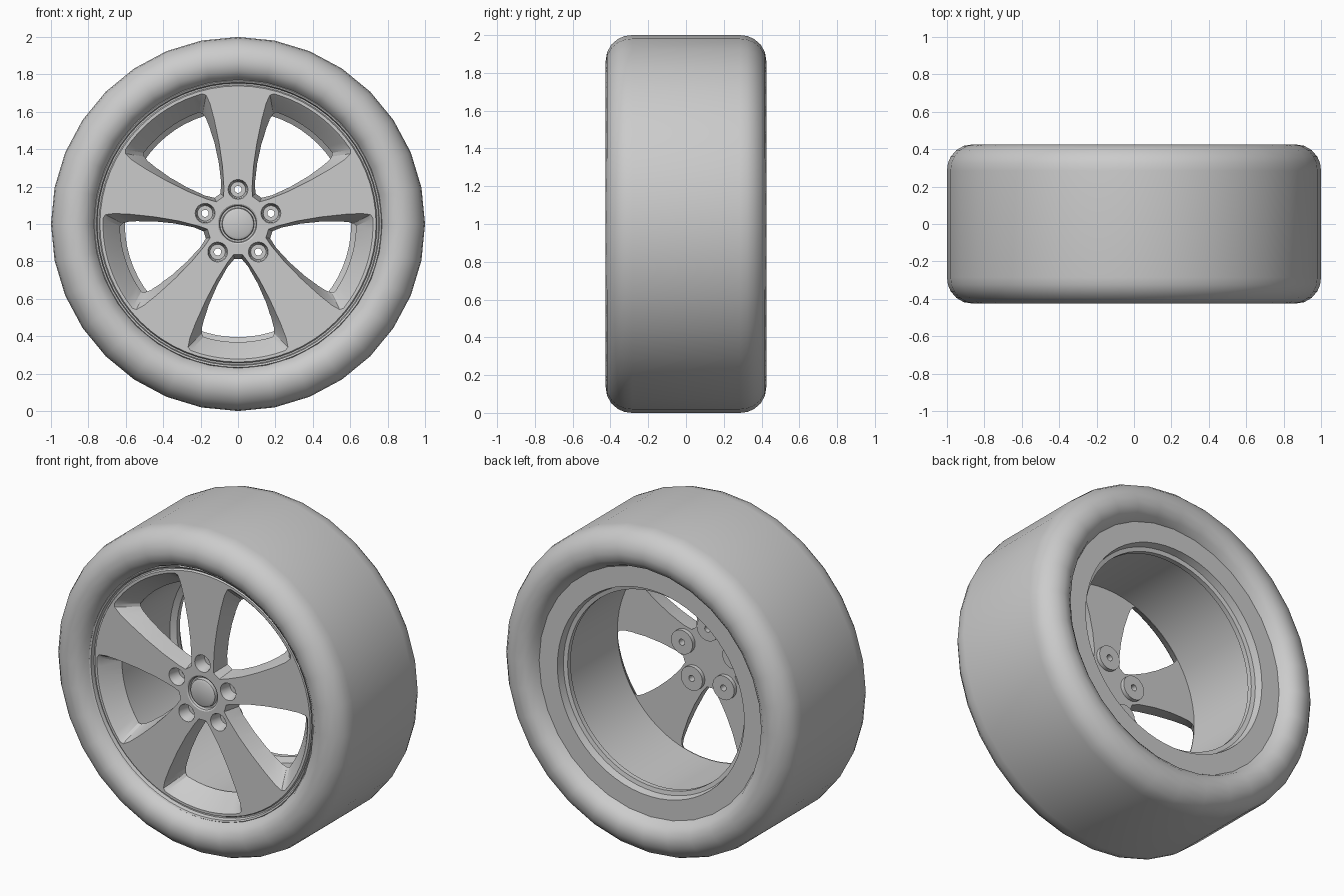
import bpy, bmesh
from math import sin, cos, pi, radians, atan2, hypot

if "Cube" in bpy.data.objects:
    bpy.data.objects.remove(bpy.data.objects["Cube"])

HUB_Z = 1.0
SPOKES = [radians(90 + 72 * k) for k in range(5)]


def revolve(bm, prof, n, cx=0.0, cz=HUB_Z, closed=False):
    """Revolve (radius, y) points around an axis parallel to y."""
    rings = []
    for r, y in prof:
        if r == 0:
            rings.append([bm.verts.new((cx, y, cz))] * n)
        else:
            rings.append([bm.verts.new((cx + r * cos(2 * pi * i / n), y, cz + r * sin(2 * pi * i / n)))
                          for i in range(n)])
    pairs = list(zip(rings, rings[1:]))
    if closed:
        pairs.append((rings[-1], rings[0]))
    for a, b in pairs:
        for i in range(n):
            j = (i + 1) % n
            bm.faces.new(list(dict.fromkeys((a[i], a[j], b[j], b[i]))))


def finish(bm, name, angle=30):
    bmesh.ops.recalc_face_normals(bm, faces=bm.faces[:])
    me = bpy.data.meshes.new(name)
    bm.to_mesh(me)
    bm.free()
    ob = bpy.data.objects.new(name, me)
    bpy.context.collection.objects.link(ob)
    smooth(ob, angle)
    return ob


def smooth(ob, angle=30):
    bpy.ops.object.select_all(action='DESELECT')
    ob.select_set(True)
    bpy.context.view_layer.objects.active = ob
    bpy.ops.object.shade_smooth_by_angle(angle=radians(angle))


# Tyre: rounded shoulders and sidewalls, mirrored front to back
half = [(0.765, -0.345), (0.785, -0.385), (0.82, -0.415), (0.865, -0.425), (0.91, -0.418),
        (0.95, -0.395), (0.98, -0.36), (0.995, -0.325), (1.0, -0.285)]
bm = bmesh.new()
revolve(bm, half + [(r, -y) for r, y in reversed(half)], 32)
finish(bm, "tyre", 40)

# Rim: cap, cap groove, face, edge groove, lip, back flange, stepped barrel
rim_profile = [(0, -0.352), (0.07, -0.352), (0.083, -0.345), (0.087, -0.325), (0.096, -0.325),
               (0.10, -0.343), (0.108, -0.348), (0.738, -0.348), (0.744, -0.335), (0.752, -0.335),
               (0.757, -0.358), (0.766, -0.363), (0.775, -0.35), (0.775, 0.345), (0.64, 0.345),
               (0.63, 0.30), (0.605, 0.295), (0.605, 0.265), (0.635, 0.24), (0.635, -0.235),
               (0, -0.235)]
bm = bmesh.new()
revolve(bm, rim_profile, 64)
rim = finish(bm, "rim")

# Window outlines: (offset from spoke centreline, distance along spoke)
front = [(0.08, 0.15), (0.078, 0.20), (0.086, 0.31), (0.105, 0.43), (0.132, 0.55), (0.155, 0.63), (0.175, 0.67)]
back = [(0.096, 0.165), (0.092, 0.22), (0.104, 0.32), (0.126, 0.42), (0.152, 0.50), (0.172, 0.55), (0.19, 0.575)]


def outline(edge, r_out):
    side = [(hypot(w, s), pi / 5 - atan2(w, s)) for w, s in edge]
    a = side[-1][1] * 0.93
    arc = [(r_out, a - 2 * a * i / 10) for i in range(11)]
    return side + arc + [(r, -p) for r, p in reversed(side)]


F, B = outline(front, 0.705), outline(back, 0.62)
levels = [(-0.42, -0.25), (-0.348, -0.2), (-0.33, 0), (-0.22, 1), (-0.15, 1)]

bm = bmesh.new()
for spoke in SPOKES:
    # Tapered window cutter with a chamfered front edge
    mid = spoke + pi / 5
    rings = []
    for y, t in levels:
        ring = []
        for (r0, p0), (r1, p1) in zip(F, B):
            r, p = r0 + (r1 - r0) * t, p0 + (p1 - p0) * t + mid
            ring.append(bm.verts.new((r * cos(p), y, HUB_Z + r * sin(p))))
        rings.append(ring)
    n = len(F)
    for a, b in zip(rings, rings[1:]):
        for i in range(n):
            j = (i + 1) % n
            bm.faces.new((a[i], a[j], b[j], b[i]))
    bm.faces.new(rings[0])
    bm.faces.new(rings[-1])
    # Countersunk bolt hole cutter
    revolve(bm, [(0, -0.4), (0.056, -0.4), (0.053, -0.345), (0.048, -0.335), (0.041, -0.27),
                 (0.019, -0.27), (0.019, -0.15), (0, -0.15)], 24,
            0.185 * cos(spoke), HUB_Z + 0.185 * sin(spoke))
cutter = finish(bm, "window_cutter")
cutter.hide_render = True

# Cut windows and bolt holes
mod = rim.modifiers.new("windows", 'BOOLEAN')
mod.operation = 'DIFFERENCE'
mod.solver = 'EXACT'
mod.object = cutter
bpy.context.view_layer.objects.active = rim
bpy.ops.object.modifier_apply(modifier=mod.name)
bpy.data.objects.remove(cutter)
smooth(rim)

# Bolt bosses behind the hub
bm = bmesh.new()
for a in SPOKES:
    revolve(bm, [(0.019, -0.265), (0.074, -0.265), (0.074, -0.21), (0.019, -0.21)], 24,
            0.185 * cos(a), HUB_Z + 0.185 * sin(a), closed=True)
finish(bm, "bolt_bosses")
